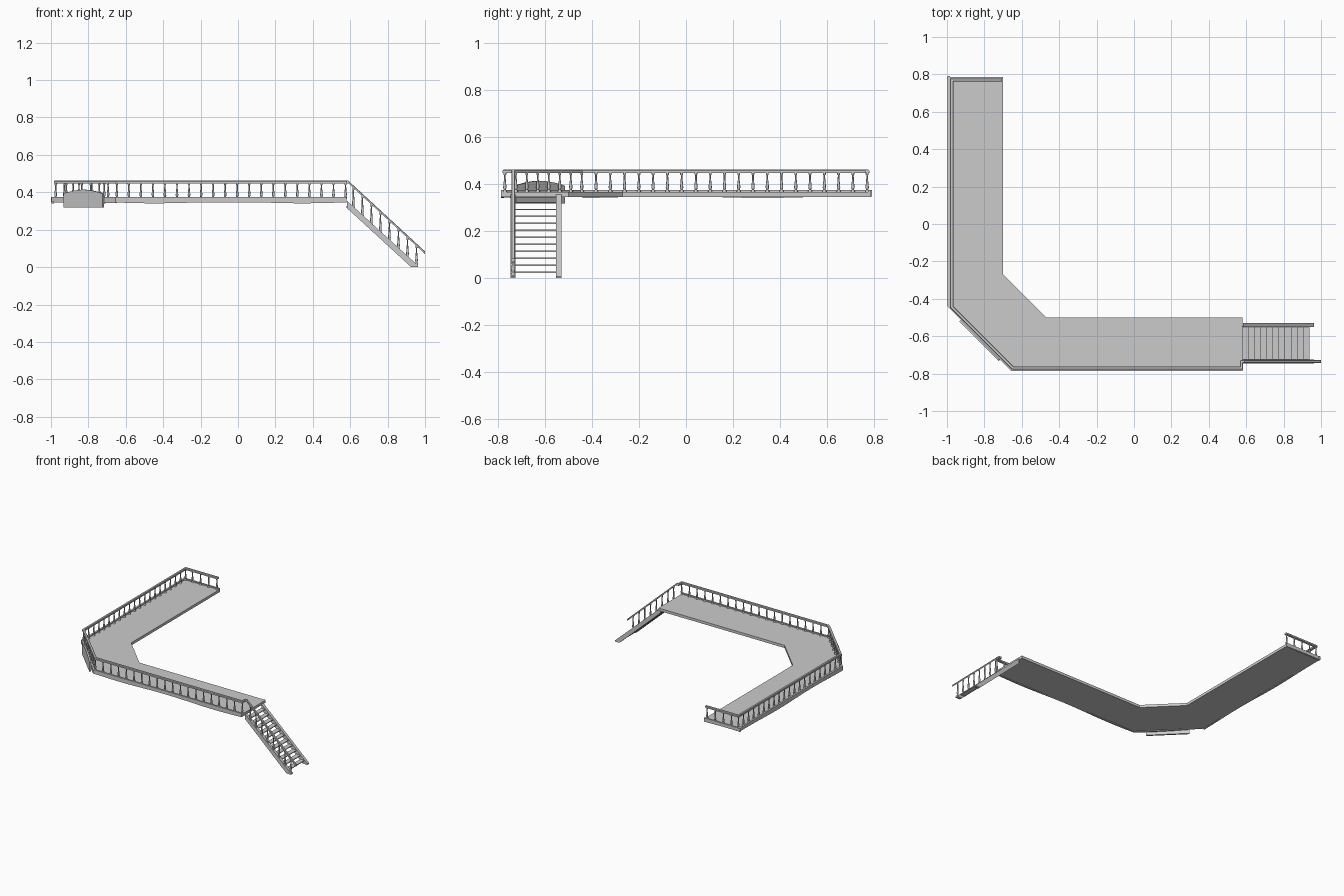
import bpy, bmesh, math
from mathutils import Vector

if "Cube" in bpy.data.objects:
    bpy.data.objects.remove(bpy.data.objects["Cube"])


def finish(name, bm):
    bmesh.ops.recalc_face_normals(bm, faces=bm.faces)
    me = bpy.data.meshes.new(name)
    bm.to_mesh(me)
    bm.free()
    ob = bpy.data.objects.new(name, me)
    bpy.context.collection.objects.link(ob)
    return ob


def prism(bm, pts, vec):
    """Extrude a closed outline of 3D points along vec."""
    f = bm.faces.new([bm.verts.new(p) for p in pts])
    g = bmesh.ops.extrude_face_region(bm, geom=[f])["geom"]
    bmesh.ops.translate(bm, vec=vec, verts=[v for v in g if isinstance(v, bmesh.types.BMVert)])


def panel(bm, a, b, prof, t):
    """Upright board starting at a, facing right of a->b; prof = (distance, z)."""
    a, b = Vector((*a, 0)), Vector((*b, 0))
    d = (b - a).normalized()
    n = Vector((d.y, -d.x, 0))
    prism(bm, [a + d * u + Vector((0, 0, z)) for u, z in prof], -n * t)


def sweep(bm, path, section):
    """Mitred sweep of a (side, z) section along a 3D path."""
    path = [Vector(p) for p in path]
    rings = []
    for i, p in enumerate(path):
        ns = []
        for j in (i - 1, i):
            if 0 <= j < len(path) - 1:
                d = (path[j + 1] - path[j]).to_2d().normalized()
                ns.append(Vector((d.y, -d.x)))
        m = sum(ns, Vector((0, 0))).normalized()
        m = m / m.dot(ns[0])
        rings.append([bm.verts.new((p.x + m.x * s, p.y + m.y * s, p.z + z)) for s, z in section])
    k = len(section)
    for r, q in zip(rings, rings[1:]):
        for i in range(k):
            bm.faces.new((r[i], r[(i + 1) % k], q[(i + 1) % k], q[i]))
    bm.faces.new(rings[0])
    bm.faces.new(rings[-1])


SPINDLE = [(0, .0085), (.06, .0085), (.12, .0045), (.22, .007), (.34, .0065),
           (.6, .004), (.85, .0035), (.9, .006), (1, .006)]


def baluster(bm, x, y, z0, z1, n=8):
    """Turned spindle from z0 to z1."""
    rings = [[bm.verts.new((x + r * math.cos(math.tau * i / n), y + r * math.sin(math.tau * i / n),
                            z0 + (z1 - z0) * h)) for i in range(n)] for h, r in SPINDLE]
    for r, q in zip(rings, rings[1:]):
        for i in range(n):
            bm.faces.new((r[i], r[(i + 1) % n], q[(i + 1) % n], q[i]))
    bm.faces.new(rings[0])
    bm.faces.new(rings[-1])


# Deck walkway
bm = bmesh.new()
outline = [(-.985, .78), (-.70, .78), (-.70, -.27), (-.47, -.50),
           (.58, -.50), (.58, -.78), (-.65, -.78), (-.985, -.445)]
prism(bm, [(x, y, .346) for x, y in outline], (0, 0, .02))
finish("deck", bm)

# Outer edge boards with a gently wavy lower edge
bm = bmesh.new()
edges = [((-.70, .787), (-1, .787)), ((-.997, .79), (-.997, -.44)),
         ((-.997, -.44), (-.655, -.787)), ((-.655, -.787), (.58, -.787))]
for k, (a, b) in enumerate(edges):
    L = (Vector(b) - Vector(a)).length
    low = [(L * i / 16, .345 + .004 * math.sin(i * L / 16 * 8 + k)) for i in range(17)]
    panel(bm, a, b, low + [(L, .374), (0, .374)], .013)
finish("edge_boards", bm)

# Arched plain board on the angled corner
bm = bmesh.new()
L = .297
arc = [(L * (.93 - .86 * i / 12), .398 + .016 * math.sin(math.pi * i / 12)) for i in range(13)]
panel(bm, (-.934, -.522), (-.724, -.732),
      [(0, .318), (L, .318), (L, .39), (L * .97, .396)] + arc + [(L * .03, .396), (0, .39)], .012)
finish("corner_board", bm)

# Handrail, level run and sloping stair run
STAIR_Y = -.735
run = [(-.705, .77), (-.975, .77), (-.975, -.443), (-.648, -.77), (.575, -.77), (.575, STAIR_Y)]
bm = bmesh.new()
section = [(-.009, -.012), (.009, -.012), (.009, -.002), (.006, .002), (-.006, .002), (-.009, -.002)]
sweep(bm, [(x, y, .46) for x, y in run], section)
sweep(bm, [(.57, STAIR_Y, .46), (.59, STAIR_Y, .46), (1, STAIR_Y, .082)],
      [(s * .85, z) for s, z in section])
finish("handrail", bm)

# Balusters of the level run
bm = bmesh.new()
for i in range(4 + 1):
    if i == 4:
        baluster(bm, *run[4], .366, .45)
        break
    a, b = Vector(run[i]), Vector(run[i + 1])
    n = round((b - a).length / (.0647 if i != 1 else .0607))
    for j in range(n):
        p = a.lerp(b, (j + (.15 if i == 0 else 0)) / n)
        baluster(bm, p.x, p.y, .366, .45)
ob = finish("deck_balusters", bm)

# Balusters beside the stairs
bm = bmesh.new()
for i in range(8):
    x = .617 + i * .0482
    baluster(bm, x, STAIR_Y, max(.012, .335 - (x - .59) * .92), .453 - (x - .59) * .922)
finish("stair_balusters", bm)

# Stair side beams
bm = bmesh.new()
beam = [(.582, .355), (.582, .316), (.92, .005), (.93, 0), (.963, 0), (.963, .008)]
for y in (-.746, -.552):
    prism(bm, [(x, y, z) for x, z in beam], (0, .022, 0))
finish("stair_beams", bm)

# Stair treads
bm = bmesh.new()
for i in range(11):
    x, z = .925 - i * .0327, .022 + i * .0297
    prism(bm, [(x - .02, -.73, z), (x + .014, -.73, z), (x + .014, -.73, z + .006),
               (x - .02, -.73, z + .006)], (0, .185, 0))
finish("stair_treads", bm)

# Smooth the turned spindles, keep sharp edges
for name in ("deck_balusters", "stair_balusters"):
    bpy.ops.object.select_all(action='DESELECT')
    ob = bpy.data.objects[name]
    ob.select_set(True)
    bpy.context.view_layer.objects.active = ob
    bpy.ops.object.shade_smooth_by_angle(angle=math.radians(50))
